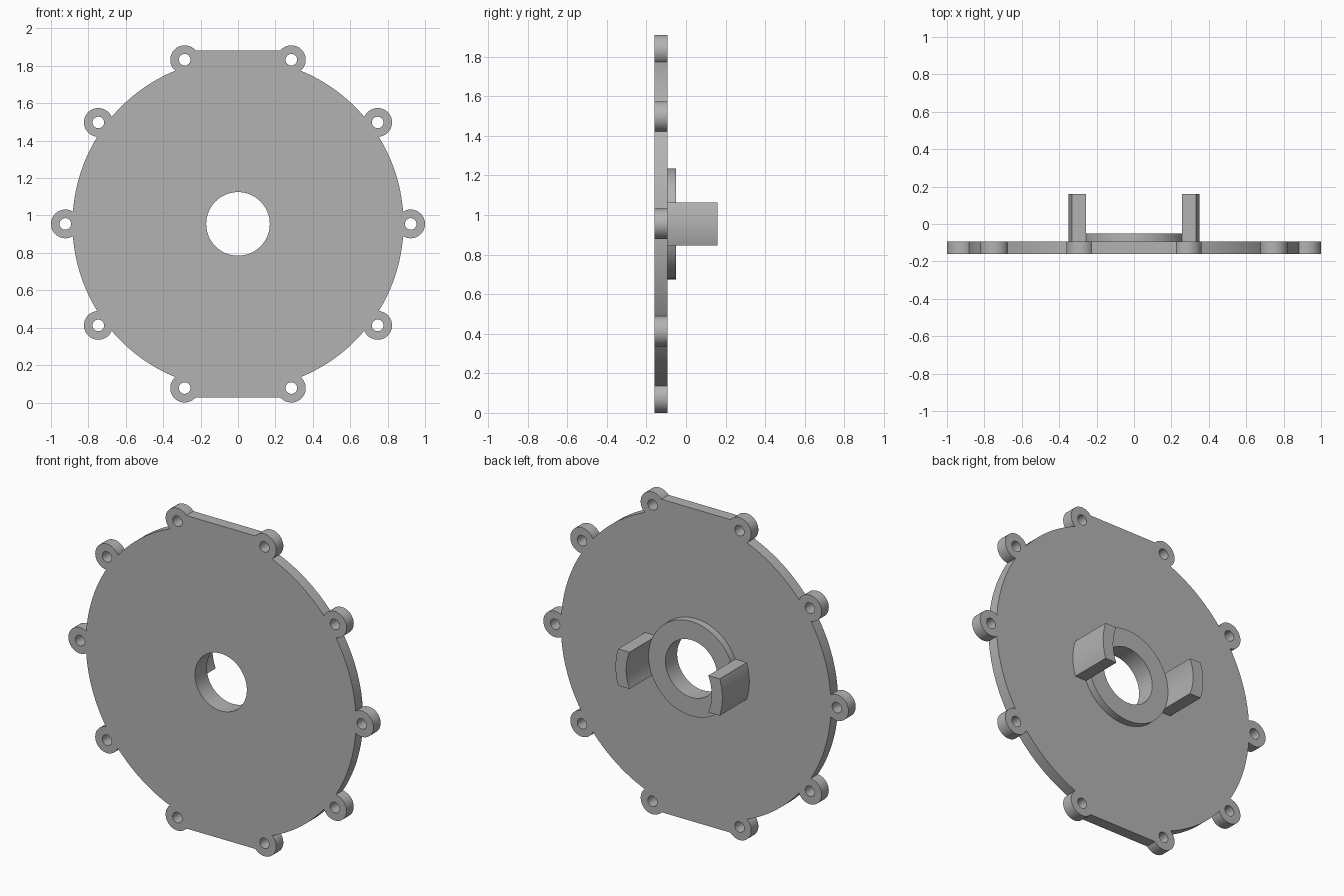
import bpy
import bmesh
from math import sin, cos, asin, acos, atan2, pi, radians, hypot

cube = bpy.data.objects.get("Cube")
if cube:
    bpy.data.objects.remove(cube, do_unlink=True)

CENTRE_Z = 0.955
DISC_R, EAR_R, EAR_DIST, EAR_HOLE_R = 0.885, 0.077, 0.923, 0.031
BORE_R, RING_R, TAB_R, TAB_HALF = 0.17, 0.28, 0.35, 0.109
FLAT = 0.927
FRONT, BACK, RING_BACK, TAB_BACK = -0.16, -0.093, -0.05, 0.16

grey = bpy.data.materials.new("plain grey")
grey.use_nodes = True
colour = (0.45, 0.45, 0.45, 1)
grey.diffuse_color = colour
grey.node_tree.nodes["Principled BSDF"].inputs["Base Color"].default_value = colour


def arc(r, start, end, steps, cx=0, cy=0):
    return [(cx + r * cos(start + (end - start) * i / steps),
             cy + r * sin(start + (end - start) * i / steps)) for i in range(steps + 1)]


def circle(r, steps, cx=0, cy=0):
    return arc(r, 0, 2 * pi, steps, cx, cy)[:-1]


def slab(name, loops, y0, y1):
    """Filled outline with holes, extruded from y0 to y1."""
    curve = bpy.data.curves.new(name, "CURVE")
    curve.dimensions = "2D"
    curve.fill_mode = "BOTH"
    curve.extrude = (y1 - y0) / 2
    for loop in loops:
        spline = curve.splines.new("POLY")
        spline.points.add(len(loop) - 1)
        for point, (x, y) in zip(spline.points, loop):
            point.co = (x, y, 0, 1)
        spline.use_cyclic_u = True
    obj = bpy.data.objects.new(name, curve)
    bpy.context.collection.objects.link(obj)
    obj.location = (0, (y0 + y1) / 2, CENTRE_Z)
    obj.rotation_euler.x = pi / 2
    bpy.ops.object.select_all(action="DESELECT")
    obj.select_set(True)
    bpy.context.view_layer.objects.active = obj
    bpy.ops.object.convert(target="MESH")
    obj = bpy.context.object
    # Weld caps to walls and make the normals face out
    bm = bmesh.new()
    bm.from_mesh(obj.data)
    bmesh.ops.remove_doubles(bm, verts=bm.verts, dist=0.0001)
    bmesh.ops.recalc_face_normals(bm, faces=bm.faces)
    bm.to_mesh(obj.data)
    bm.free()
    obj.data.materials.clear()
    obj.data.materials.append(grey)
    bpy.ops.object.shade_smooth_by_angle(angle=radians(30))
    return obj


# Cover plate: disc with ten bolt ears and straight edges at top and bottom
half = acos((DISC_R**2 + EAR_DIST**2 - EAR_R**2) / (2 * DISC_R * EAR_DIST))
sweep = atan2(DISC_R * sin(half), DISC_R * cos(half) - EAR_DIST)
flat_angle = asin((FLAT - EAR_DIST * sin(radians(72))) / EAR_R)
outline, holes = [], [circle(BORE_R, 64)]
for k in range(10):
    theta = radians(36 * k)
    cx, cy = EAR_DIST * cos(theta), EAR_DIST * sin(theta)
    turn = pi if k >= 5 else 0
    start, end = theta - sweep, theta + sweep
    if k % 5 == 2:
        end = turn + pi - flat_angle
    if k % 5 == 3:
        start = turn + flat_angle
    outline += arc(EAR_R, start, end, 28, cx, cy)
    if k % 5 != 2:
        outline += arc(DISC_R, theta + half, theta + radians(36) - half, 16)[1:-1]
    holes.append(circle(EAR_HOLE_R, 24, cx, cy))
slab("cover_plate", [outline] + holes, FRONT, BACK)

# Raised collar around the bore
slab("bore_collar", [circle(RING_R, 80), circle(BORE_R, 64)], BACK, RING_BACK)

# Two curved tabs standing beside the collar
outer, inner = asin(TAB_HALF / TAB_R), asin(TAB_HALF / RING_R)
tab = arc(TAB_R, -outer, outer, 14) + arc(RING_R, inner, -inner, 14)
for name, side in (("left_tab", 1), ("right_tab", -1)):
    slab(name, [[(side * x, y) for x, y in tab]], BACK, TAB_BACK)
